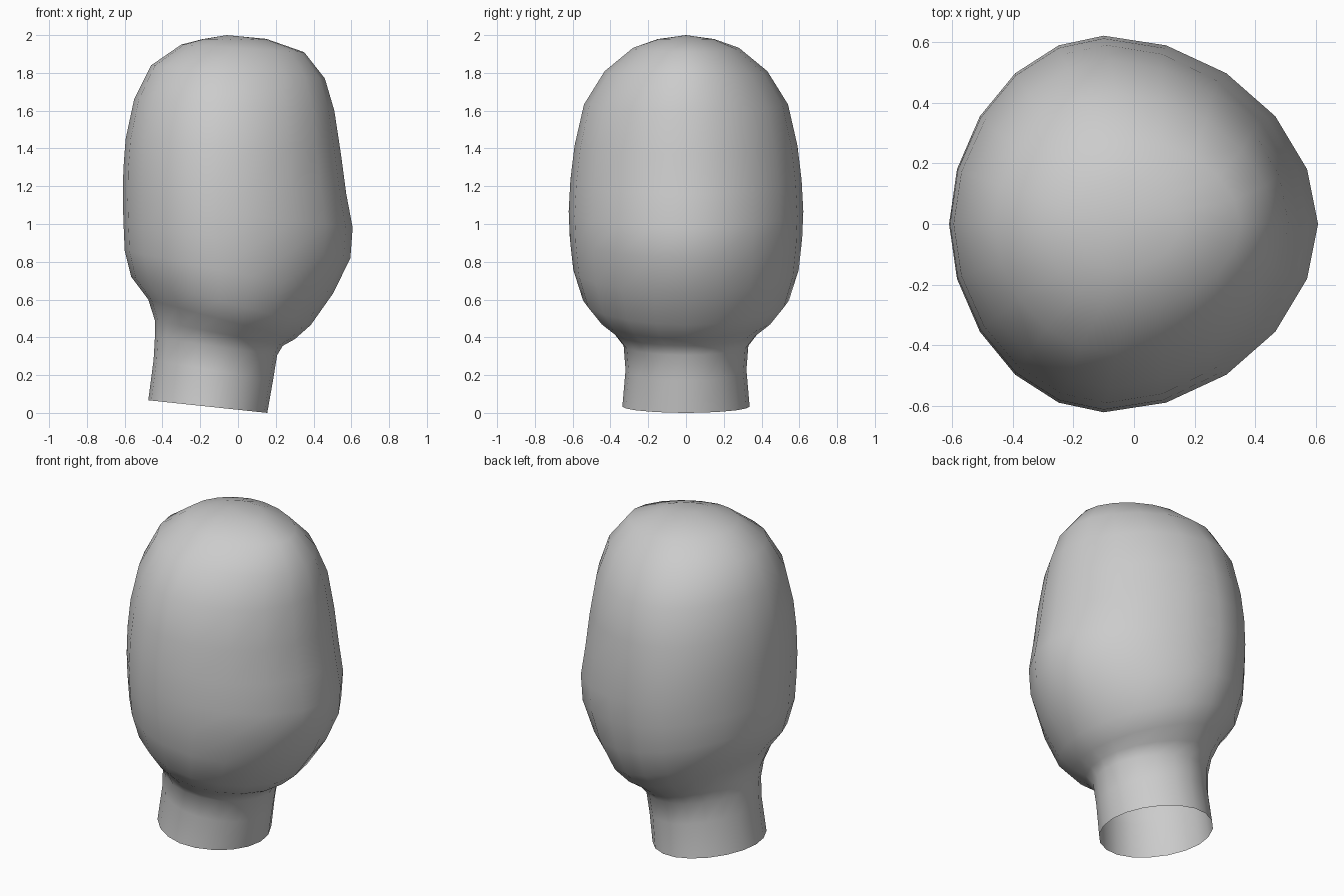
import bpy, bmesh
from math import cos, sin, tau, copysign

if "Cube" in bpy.data.objects:
    bpy.data.objects.remove(bpy.data.objects["Cube"])

SEGMENTS = 20
# tilted rings from neck to crown: back x, back z, chin x, chin z, half width, x of widest point
RINGS = [
    (-.475, .067, .155, .000, .337, -.16),
    (-.447, .28, .185, .17, .32, -.14),
    (-.44, .40, .207, .305, .33, -.13),
    (-.44, .49, .237, .355, .385, -.12),
    (-.475, .60, .30, .39, .47, -.11),
    (-.565, .72, .385, .465, .545, -.10),
    (-.60, .86, .505, .635, .597, -.10),
    (-.606, 1.0, .595, .82, .615, -.10),
    (-.61, 1.13, .607, .98, .621, -.10),
    (-.607, 1.29, .573, 1.16, .612, -.10),
    (-.595, 1.45, .545, 1.37, .59, -.09),
    (-.55, 1.66, .51, 1.60, .54, -.08),
    (-.46, 1.84, .46, 1.77, .43, -.06),
    (-.30, 1.95, .35, 1.91, .28, -.02),
    (-.19, 1.978, .15, 1.98, .15, -.04),
]


def soft(v, power=1.05):
    return copysign(abs(v) ** power, v)


def make_ring(bm, back_x, back_z, chin_x, chin_z, width, mid):
    verts = []
    for i in range(SEGMENTS):
        a = tau * i / SEGMENTS
        c = soft(cos(a))
        x = mid + c * (chin_x - mid if c > 0 else mid - back_x)
        z = back_z + (chin_z - back_z) * (x - back_x) / (chin_x - back_x)
        verts.append(bm.verts.new((x, width * soft(sin(a)), z)))
    return verts


# head and neck as one shell, open under the neck
bm = bmesh.new()
rings = [make_ring(bm, *r) for r in RINGS]
for low, high in zip(rings, rings[1:]):
    for i in range(SEGMENTS):
        j = (i + 1) % SEGMENTS
        bm.faces.new((low[i], low[j], high[j], high[i]))

# crown
top = bm.verts.new((-.06, 0, 2))
for i in range(SEGMENTS):
    bm.faces.new((rings[-1][i], rings[-1][(i + 1) % SEGMENTS], top))
for face in bm.faces:
    face.smooth = True

mesh = bpy.data.meshes.new("head")
bm.to_mesh(mesh)
bm.free()
head = bpy.data.objects.new("head", mesh)
bpy.context.collection.objects.link(head)
